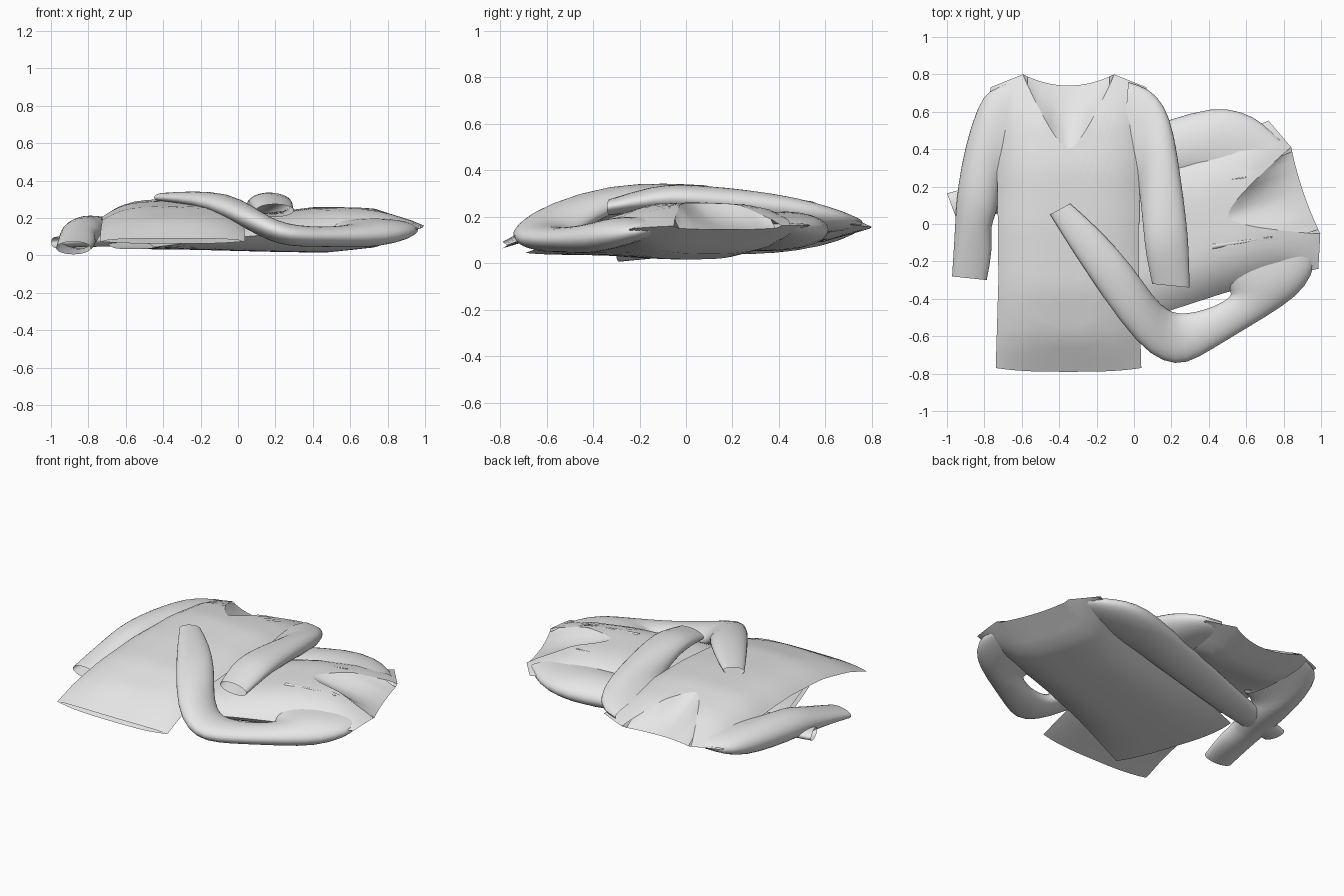
import bpy, bmesh, math
from mathutils import Vector, Matrix

cube = bpy.data.objects.get("Cube")
if cube:
    bpy.data.objects.remove(cube)

cloth = bpy.data.materials.new("grey cloth")
cloth.use_nodes = True
GREY = (0.8, 0.8, 0.8, 1)
cloth.diffuse_color = GREY
cloth.node_tree.nodes["Principled BSDF"].inputs["Base Color"].default_value = GREY


def finish(name, bm, angle=60):
    bmesh.ops.remove_doubles(bm, verts=bm.verts, dist=0.0005)
    bmesh.ops.recalc_face_normals(bm, faces=bm.faces)
    mesh = bpy.data.meshes.new(name)
    bm.to_mesh(mesh)
    bm.free()
    mesh.materials.append(cloth)
    ob = bpy.data.objects.new(name, mesh)
    bpy.context.collection.objects.link(ob)
    bpy.ops.object.select_all(action="DESELECT")
    ob.select_set(True)
    bpy.context.view_layer.objects.active = ob
    bpy.ops.object.shade_smooth_by_angle(angle=math.radians(angle))
    return ob


def lerp_rows(rows, v):
    """Interpolate rows of (v, values...) at v."""
    v = min(max(v, rows[0][0]), rows[-1][0])
    for a, b in zip(rows, rows[1:]):
        if v <= b[0]:
            f = (v - a[0]) / (b[0] - a[0])
            return [p + (q - p) * f for p, q in zip(a[1:], b[1:])]


def bridge(bm, lines, closed=False):
    for a, b in zip(lines, lines[1:]):
        n = len(a)
        for i in range(n if closed else n - 1):
            j = (i + 1) % n
            bm.faces.new((a[i], a[j], b[j], b[i]))


# Shirt outline shared by both garments: half width by height
WIDTH = [(-0.8, 0.39), (-0.3, 0.375), (0.2, 0.38), (0.55, 0.4), (0.75, 0.42)]
NECK = 0.58     # neck edge as a fraction of the half width
COLS = [k / 10 * NECK for k in range(11)] + [0.68, 0.78, 0.88, 0.95, 1]
COLS = [-s for s in COLS[:0:-1]] + COLS
ROWS = 20


def torso(name, origin, degrees, front_neck, back_neck, profile):
    """Front panel with a V neck and a back panel, joined at sides and shoulders.
    Profile rows: height, left edge z, right edge z, front z, back z."""
    place = Matrix.Translation((*origin, 0)) @ Matrix.Rotation(math.radians(degrees), 4, "Z")
    bm = bmesh.new()
    rims = []
    for front in (True, False):
        lines = []
        for s in COLS:
            k = abs(s) / NECK
            if k > 0.999:
                top = 0.8 - 0.07 * (abs(s) - NECK) / (1 - NECK)
            elif front:
                top = front_neck + (0.8 - front_neck) * k ** 1.5
            else:
                top = back_neck + (0.8 - back_neck) * k * k
            low = -0.79 + 0.02 * abs(s) ** 3
            line = []
            for r in range(ROWS + 1):
                v = low + (top - low) * r / ROWS
                left, right, over, under = lerp_rows(profile, v)
                edge = left if s < 0 else right
                if abs(s) < 0.3:    # blend the two sides through the middle
                    edge = left + (right - left) * (s + 0.3) / 0.6
                mid = over if front else under
                if r == ROWS and k > 0.999:
                    mid = (over + under) / 2
                z = edge + (mid - edge) * (1 - abs(s) ** 3.5)
                line.append(bm.verts.new(place @ Vector((s * lerp_rows(WIDTH, v)[0], v, z))))
            lines.append(line)
        bridge(bm, lines)
        rims.append([line[-1].co.copy() for s, line in zip(COLS, lines) if abs(s) < NECK - 0.001])
    finish(name, bm)

    # Inner cloth showing through the neck opening
    bm = bmesh.new()
    lines = []
    for a, b in zip(*rims):
        line = []
        for i in range(7):
            f = i / 6
            sag = 0.12 * (a - b).length * f * (1 - f)
            line.append(bm.verts.new(a.lerp(b, f) - Vector((0, 0, sag))))
        lines.append(line)
    bridge(bm, lines)
    finish(name.replace("body", "neck_lining"), bm)


def tube(name, rows, sides=16, smooth=1):
    """Flattened tube; rows: one edge x, y, other edge x, y, centre z, half height."""
    bm = bmesh.new()
    rings = []
    for ax, ay, bx, by, z, h in rows:
        centre = Vector(((ax + bx) / 2, (ay + by) / 2, z))
        side = Vector(((ax - bx) / 2, (ay - by) / 2, 0))
        turns = [math.tau * k / sides for k in range(sides)]
        rings.append([bm.verts.new(centre + side * math.cos(t) + Vector((0, 0, h * math.sin(t))))
                      for t in turns])
    bridge(bm, rings, closed=True)
    ob = finish(name, bm, 75)
    if smooth:
        soften = ob.modifiers.new("soften", "SUBSURF")
        soften.levels = soften.render_levels = smooth


# Upper shirt, draped over the other one
torso("upper_shirt_body", (-0.35, 0), 0, 0.4, 0.74, [
    (-0.8, 0.065, 0.065, 0.085, 0.06),
    (-0.6, 0.135, 0.14, 0.195, 0.12),
    (-0.35, 0.185, 0.21, 0.26, 0.17),
    (0, 0.205, 0.235, 0.29, 0.19),
    (0.3, 0.19, 0.23, 0.3, 0.15),
    (0.55, 0.15, 0.19, 0.265, 0.08),
    (0.8, 0.155, 0.155, 0.16, 0.15)])
tube("upper_shirt_right_sleeve", [
    (-0.66, 0.765, -0.62, 0.25, 0.155, 0.05), (-0.775, 0.73, -0.7, 0.23, 0.14, 0.07),
    (-0.84, 0.63, -0.71, 0.2, 0.13, 0.085), (-0.905, 0.42, -0.72, 0.15, 0.125, 0.09),
    (-0.945, 0.2, -0.73, 0.06, 0.12, 0.085), (-0.955, 0.06, -0.77, -0.02, 0.105, 0.07),
    (-0.965, -0.12, -0.75, -0.12, 0.075, 0.055), (-0.975, -0.28, -0.785, -0.3, 0.04, 0.035)])
tube("upper_shirt_left_sleeve", [
    (-0.03, 0.765, -0.07, 0.25, 0.175, 0.05), (0.085, 0.73, 0.0, 0.23, 0.185, 0.065),
    (0.165, 0.64, 0.02, 0.2, 0.205, 0.075), (0.215, 0.5, 0.03, 0.15, 0.23, 0.075),
    (0.255, 0.23, 0.04, 0.05, 0.265, 0.065), (0.285, 0, 0.05, -0.05, 0.28, 0.06),
    (0.295, -0.12, 0.06, -0.16, 0.28, 0.055), (0.3, -0.34, 0.095, -0.32, 0.24, 0.035)])

# Lower shirt, turned on its side beneath the first
torso("lower_shirt_body", (0.16, -0.076), -71.4, 0.36, 0.785, [
    (-0.8, 0.06, 0.04, 0.075, 0.035),
    (-0.4, 0.1, 0.09, 0.16, 0.03),
    (0, 0.15, 0.12, 0.225, 0.02),
    (0.3, 0.17, 0.125, 0.26, 0.015),
    (0.55, 0.16, 0.125, 0.255, 0.04),
    (0.8, 0.165, 0.155, 0.17, 0.15)])
tube("lower_shirt_tucked_sleeve", [
    (0.79, 0.45, 0.33, 0.22, 0.165, 0.05), (0.7, 0.54, 0.31, 0.25, 0.155, 0.065),
    (0.58, 0.61, 0.24, 0.25, 0.15, 0.075), (0.42, 0.63, 0.15, 0.24, 0.14, 0.08),
    (0.2, 0.565, 0.05, 0.22, 0.125, 0.075), (-0.2, 0.43, -0.15, 0.18, 0.11, 0.06),
    (-0.6, 0.28, -0.6, 0.06, 0.1, 0.05), (-1.0, 0.165, -0.95, 0.03, 0.07, 0.03)])
tube("lower_shirt_folded_sleeve", [
    (0.96, -0.13, 0.45, -0.26, 0.15, 0.05), (0.98, -0.21, 0.5, -0.34, 0.135, 0.065),
    (0.925, -0.335, 0.52, -0.375, 0.12, 0.07), (0.81, -0.435, 0.5, -0.4, 0.105, 0.065),
    (0.6, -0.56, 0.43, -0.44, 0.1, 0.055), (0.42, -0.67, 0.33, -0.47, 0.1, 0.055),
    (0.28, -0.755, 0.24, -0.48, 0.11, 0.06), (0.16, -0.745, 0.18, -0.46, 0.14, 0.065),
    (0.02, -0.65, 0.11, -0.4, 0.2, 0.07), (-0.17, -0.39, 0, -0.23, 0.285, 0.055),
    (-0.34, -0.13, -0.17, -0.04, 0.305, 0.04), (-0.45, 0.05, -0.34, 0.11, 0.31, 0.025)])

# Narrow creases on the lower shirt
for name, a, b in (("upper_crease", (0.28, 0.2, 0.225), (0.6, 0.25, 0.248)),
                   ("lower_crease", (0.42, -0.12, 0.25), (0.74, -0.07, 0.238))):
    rows = []
    for f, w, lift in ((0, 0.014, 0), (0.5, 0.009, 0.006), (1, 0.004, 0)):
        p = Vector(a).lerp(Vector(b), f)
        rows.append((p.x, p.y + w, p.x, p.y - w, p.z + lift, 0.007))
    tube(name, rows, 6, 0)
